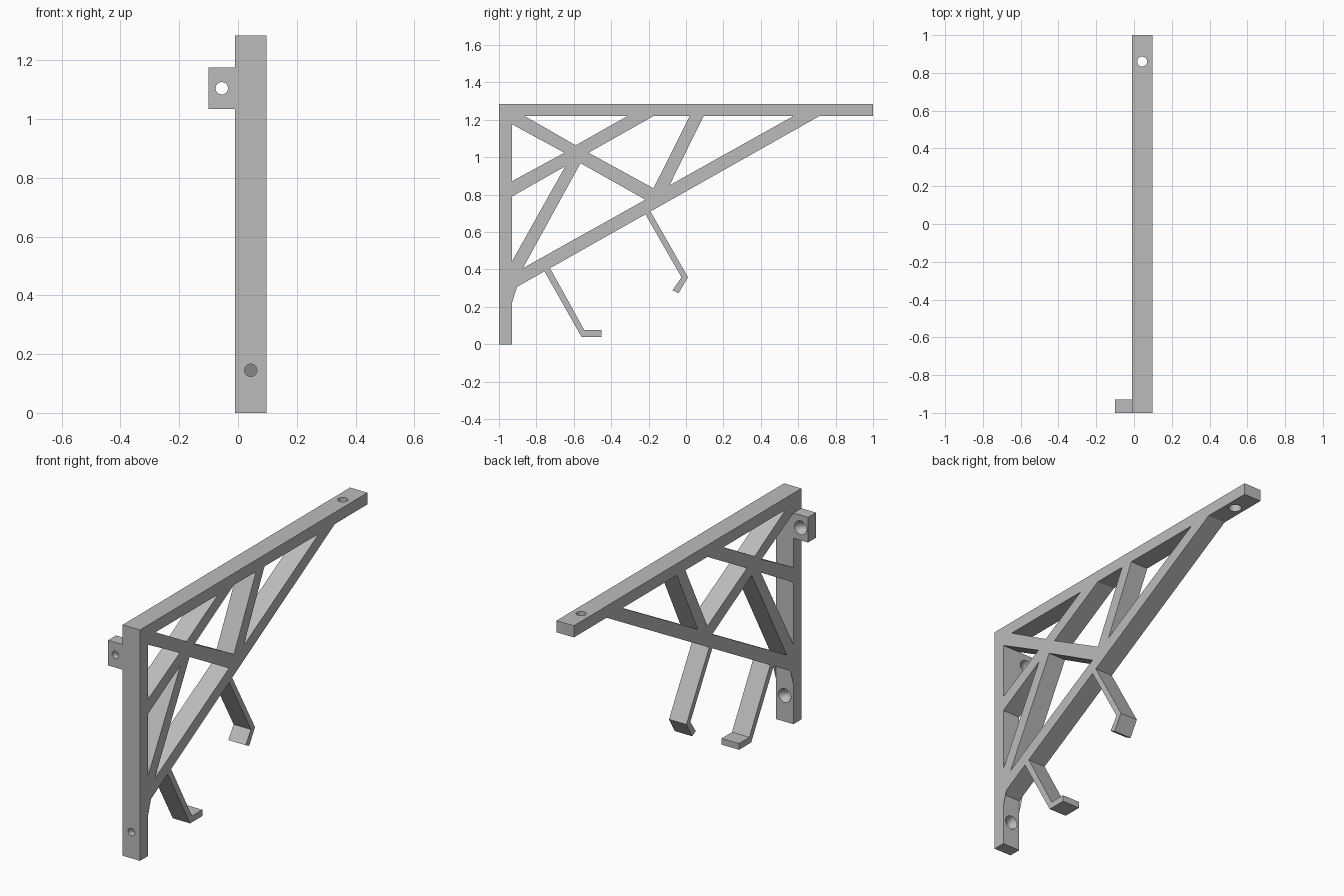
import bpy
import bmesh
from mathutils import Matrix, Vector

cube = bpy.data.objects.get("Cube")
if cube:
    bpy.data.objects.remove(cube, do_unlink=True)

grey = bpy.data.materials.new("plain grey")
grey.use_nodes = True
colour = (0.5, 0.5, 0.5, 1)
grey.diffuse_color = colour
grey.node_tree.nodes["Principled BSDF"].inputs["Base Color"].default_value = colour

LEFT, RIGHT = 0.097, -0.01          # width of the bracket across x
MID = (LEFT + RIGHT) / 2
WALL, INNER = -1.0, -0.93           # post faces in y
TOP, UNDER = 1.285, 1.22            # shelf rail faces in z


def link(name, mesh):
    obj = bpy.data.objects.new(name, mesh)
    bpy.context.collection.objects.link(obj)
    mesh.materials.clear()
    mesh.materials.append(grey)
    return obj


def side_profile(name, loops, x0=RIGHT, x1=LEFT):
    """Extrude closed (y, z) loops across x; inner loops become openings."""
    curve = bpy.data.curves.new(name, 'CURVE')
    curve.dimensions = '2D'
    curve.fill_mode = 'BOTH'
    curve.extrude = (x1 - x0) / 2
    for loop in loops:
        spline = curve.splines.new('POLY')
        spline.points.add(len(loop) - 1)
        for point, (y, z) in zip(spline.points, loop):
            point.co = (y, z, 0, 1)
        spline.use_cyclic_u = True
    temp = bpy.data.objects.new(name + "_curve", curve)
    bpy.context.collection.objects.link(temp)
    bpy.context.view_layer.update()
    deps = bpy.context.evaluated_depsgraph_get()
    mesh = bpy.data.meshes.new_from_object(temp.evaluated_get(deps))
    bpy.data.objects.remove(temp, do_unlink=True)
    # local x, y, z become world y, z, x
    mesh.transform(Matrix(((0, 0, 1, (x0 + x1) / 2), (1, 0, 0, 0),
                           (0, 1, 0, 0), (0, 0, 0, 1))))
    bm = bmesh.new()
    bm.from_mesh(mesh)
    bmesh.ops.remove_doubles(bm, verts=bm.verts, dist=0.0002)
    bmesh.ops.recalc_face_normals(bm, faces=bm.faces)
    for face in bm.faces:
        face.smooth = False
    bm.to_mesh(mesh)
    bm.free()
    return link(name, mesh)


def screw_hole(target, start, direction, depth, bore, sink):
    """Cut a bore that flares into a countersink at its far end."""
    direction = Vector(direction)
    profile = [(-0.02, bore), (depth * 0.5, bore), (depth, sink), (depth + 0.02, sink)]
    bm = bmesh.new()
    rings = []
    turn = direction.to_track_quat('Z', 'Y').to_matrix().to_4x4()
    for along, radius in profile:
        place = Matrix.Translation(Vector(start) + direction * along) @ turn
        rings.append(bmesh.ops.create_circle(bm, segments=32, radius=radius, matrix=place)["verts"])
    for a, b in zip(rings, rings[1:]):
        for i in range(len(a)):
            j = (i + 1) % len(a)
            bm.faces.new((a[i], a[j], b[j], b[i]))
    bm.faces.new(rings[0])
    bm.faces.new(rings[-1])
    bmesh.ops.recalc_face_normals(bm, faces=bm.faces)
    mesh = bpy.data.meshes.new("hole_cutter")
    bm.to_mesh(mesh)
    bm.free()
    cutter = link("hole_cutter", mesh)
    cutter.hide_render = True
    mod = target.modifiers.new("screw_hole", 'BOOLEAN')
    mod.operation = 'DIFFERENCE'
    mod.solver = 'EXACT'
    mod.object = cutter
    bpy.context.view_layer.objects.active = target
    bpy.ops.object.modifier_apply(modifier=mod.name)
    bpy.data.objects.remove(cutter, do_unlink=True)


# Truss frame: outer outline followed by the openings between the bars
outline = [(WALL, 0), (INNER, 0), (INNER, 0.292), (0.713, UNDER),
           (1, UNDER), (1, TOP), (WALL, TOP)]
openings = [
    [(-0.863, UNDER), (-0.313, UNDER), (-0.59, 1.064)],
    [(INNER, 1.176), (-0.65, 1.024), (INNER, 0.872)],
    [(INNER, 0.79), (-0.645, 0.952), (INNER, 0.444)],
    [(-0.872, 0.407), (-0.564, 0.968), (-0.217, 0.773)],
    [(-0.521, 1.024), (-0.174, UNDER), (0.02, UNDER), (-0.174, 0.834)],
    [(0.094, UNDER), (0.574, UNDER), (-0.088, 0.85)],
]
frame = side_profile("truss_frame", [outline] + openings)

# Hanging hooks under the long brace
side_profile("lower_hook", [[(-0.757, 0.39), (-0.559, 0.04), (-0.452, 0.04),
                             (-0.452, 0.075), (-0.543, 0.075), (-0.727, 0.407)]])
side_profile("upper_hook", [[(-0.217, 0.695), (-0.024, 0.358), (-0.072, 0.289),
                             (-0.04, 0.273), (0.011, 0.358), (-0.19, 0.71)]])

# Side mounting tab
tab = side_profile("mounting_tab", [[(WALL, 1.035), (INNER, 1.035),
                                     (INNER, 1.175), (WALL, 1.175)]], -0.1, RIGHT)

# Countersunk screw holes
screw_hole(frame, (MID, WALL, 0.145), (0, 1, 0), INNER - WALL, 0.021, 0.038)
screw_hole(tab, (-0.055, WALL, 1.105), (0, 1, 0), INNER - WALL, 0.021, 0.038)
screw_hole(frame, (MID, 0.86, TOP), (0, 0, -1), TOP - UNDER, 0.026, 0.034)
